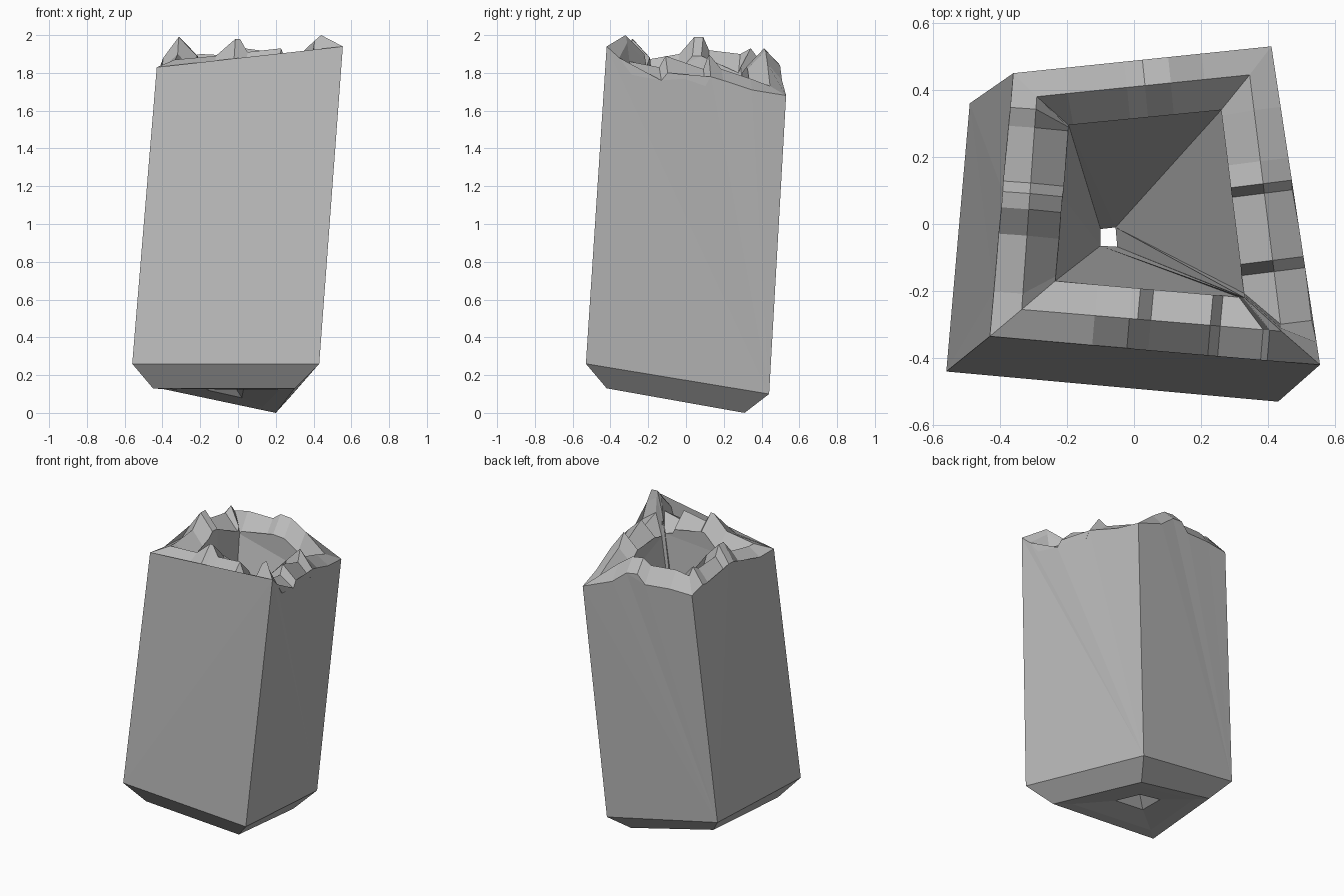
import bpy, bmesh
from mathutils import Vector as V

if "Cube" in bpy.data.objects:
    bpy.data.objects.remove(bpy.data.objects["Cube"])

# corner rings, order: front-left, front-right, back-right, back-left
OUT = [(-.43, -.335), (.555, -.42), (.41, .53), (-.36, .45)]     # rim outer edge
MID = [(-.335, -.255), (.44, -.32), (.345, .445), (-.29, .38)]   # rim crest
INN = [(-.235, -.17), (.33, -.22), (.26, .34), (-.195, .295)]    # rim inner edge
RINGS = [
    [(-.56, -.44, .26), (.43, -.53, .26), (.29, .44, .10), (-.49, .36, .24)],          # shoulder
    [(-.45, -.35, .13), (.30, -.42, .13), (.20, .31, 0), (-.39, .26, .125)],           # foot
    [(-.37, -.28, .13), (.22, -.33, .12), (.13, .23, .03), (-.32, .2, .12)],           # underside inset
    [(-.18, -.13, .14), (.03, -.14, .13), (.02, .08, .08), (-.16, .06, .12)],          # recess mouth
    [(-.10, -.065, .2), (-.05, -.068, .2), (-.055, -.01, .2), (-.10, -.015, .2)],      # small through hole
]
# broken rim per side: (position along side, outer height, crest height)
RIM = [
    [(0, 1.83, 1.87), (.31, 1.84, 1.89), (.415, 1.87, 1.98), (.44, 1.82, 1.98), (.48, 1.82, 1.91),
     (.66, 1.83, 1.93), (.69, 1.81, 1.86), (.82, 1.81, 1.88), (.84, 1.87, 1.97)],
    [(0, 1.94, 2.0), (.07, 1.88, 1.96), (.14, 1.79, 1.86), (.305, 1.76, 1.83), (.34, 1.80, 1.89),
     (.55, 1.73, 1.82), (.58, 1.78, 1.90), (.65, 1.76, 1.82), (.81, 1.71, 1.77)],
    [(0, 1.68, 1.73), (.27, 1.76, 1.85), (.4, 1.84, 1.92), (.5, 1.85, 1.93), (.57, 1.79, 1.89),
     (.8, 1.80, 1.90)],
    [(0, 1.79, 1.88), (.13, 1.83, 1.93), (.2, 1.82, 1.90), (.41, 1.83, 1.92), (.45, 1.88, 1.99),
     (.51, 1.88, 1.99), (.61, 1.82, 1.90), (.83, 1.82, 1.87)],
]


def at_side(ring, i, p, lo):
    """Point on side i of a ring straight inward from p, kept in order along the side."""
    a, b = V(ring[i]), V(ring[(i + 1) % 4])
    d = b - a
    t = min(max((p - a).dot(d) / d.length_squared, lo), lo + .55 * (1 - lo) if lo > .9 else .97)
    return a + d * t, t


bm = bmesh.new()
new = lambda p, z: bm.verts.new((p[0], p[1], z))

# broken rim columns: outer, crest and inner vertex
cols, starts = [], []
for i, side in enumerate(RIM):
    starts.append(len(cols))
    lm = li = 0.0
    for t, zo, zm in side:
        if t == 0:
            o, m, n = V(OUT[i]), V(MID[i]), V(INN[i])
        else:
            o = V(OUT[i]).lerp(V(OUT[(i + 1) % 4]), t)
            m, lm = at_side(MID, i, o, lm + .012)
            n, li = at_side(INN, i, o, li + .012)
        cols.append((new(o, zo), new(m, zm), new(n, zm - .10)))
n = len(cols)
for k in range(n):
    a, b = cols[k], cols[(k + 1) % n]
    for j in (0, 1):
        bm.faces.new((a[j], b[j], b[j + 1], a[j + 1]))

# shoulder, foot, underside and recess
rings = [[bm.verts.new(p) for p in r] for r in RINGS]
for r, s in zip(rings, rings[1:]):
    for i in range(4):
        j = (i + 1) % 4
        bm.faces.new((r[i], s[i], s[j], r[j]))

# outer walls and inner funnel walls, one flat face per side
walls = []
for i in range(4):
    j = (i + 1) % 4
    end = starts[i + 1] if i < 3 else n
    run = [cols[k % n] for k in range(starts[i], end + 1)]
    walls.append(bm.faces.new([rings[0][i], rings[0][j]] + [c[0] for c in reversed(run)]))
    walls.append(bm.faces.new([rings[-1][j], rings[-1][i]] + [c[2] for c in run]))
bmesh.ops.triangulate(bm, faces=walls, ngon_method='EAR_CLIP')
bmesh.ops.recalc_face_normals(bm, faces=bm.faces)

me = bpy.data.meshes.new("broken_pillar")
bm.to_mesh(me)
bm.free()
mat = bpy.data.materials.new("grey stone")
mat.diffuse_color = (.5, .5, .5, 1)
mat.use_nodes = True
mat.node_tree.nodes["Principled BSDF"].inputs["Base Color"].default_value = mat.diffuse_color
me.materials.append(mat)
bpy.context.collection.objects.link(bpy.data.objects.new("broken_pillar", me))
